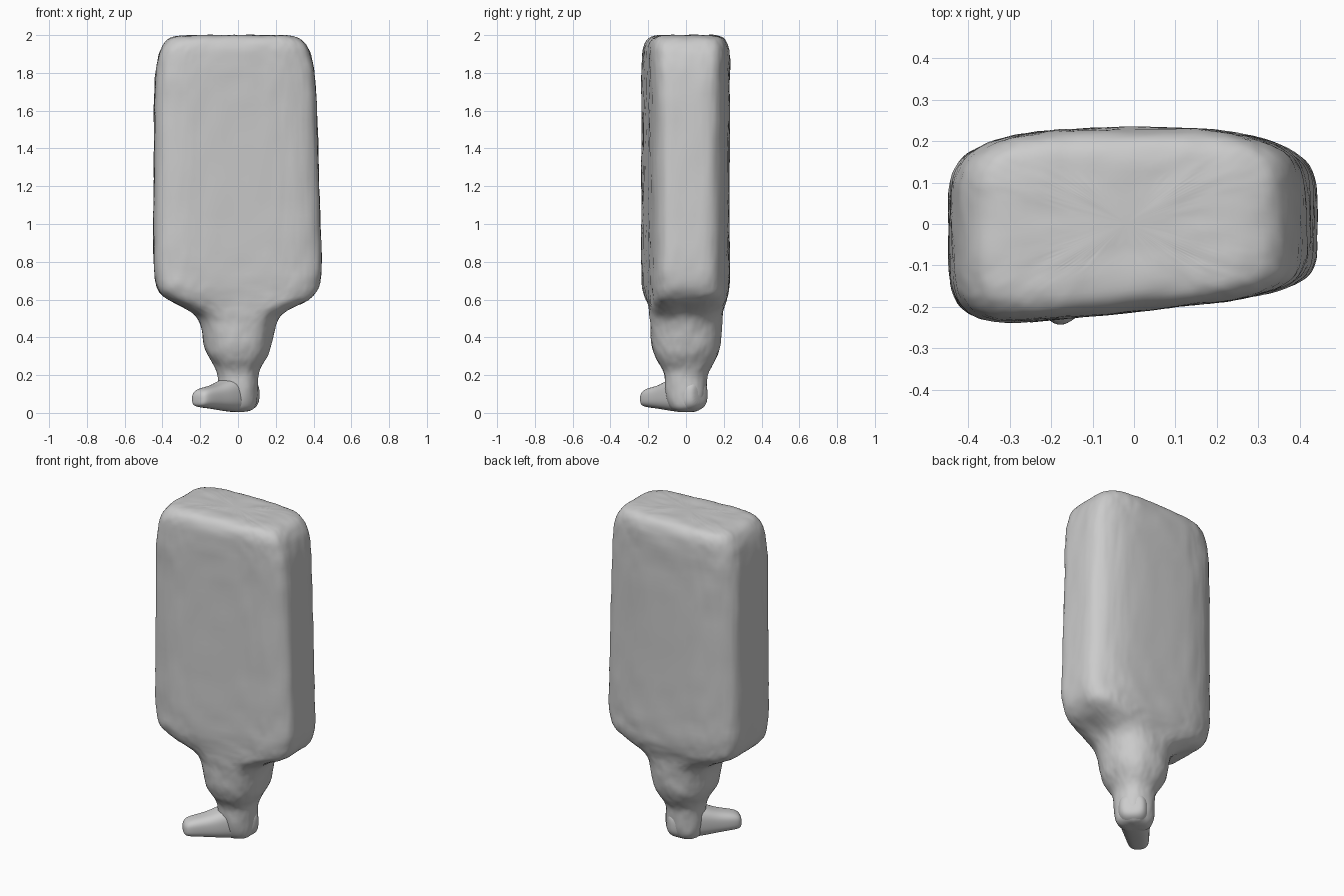
import bpy, bmesh, math

if "Cube" in bpy.data.objects:
    bpy.data.objects.remove(bpy.data.objects["Cube"])


def spow(v, n):
    return math.copysign(abs(v) ** (2 / n), v)


def loft(name, rings):
    """Skin a list of closed rings, cap both ends and round it off."""
    bm = bmesh.new()
    rows = [[bm.verts.new(p) for p in ring] for ring in rings]
    count = len(rows[0])
    for a, b in zip(rows, rows[1:]):
        for i in range(count):
            j = (i + 1) % count
            bm.faces.new((a[i], a[j], b[j], b[i]))
    bm.faces.new(rows[0][::-1])
    bm.faces.new(rows[-1])
    bmesh.ops.recalc_face_normals(bm, faces=bm.faces)
    mesh = bpy.data.meshes.new(name)
    bm.to_mesh(mesh)
    bm.free()
    mesh.shade_smooth()
    obj = bpy.data.objects.new(name, mesh)
    bpy.context.collection.objects.link(obj)
    sub = obj.modifiers.new("round", 'SUBSURF')
    sub.levels = sub.render_levels = 2
    return obj


def body_ring(z, hx, hy):
    """Round leg section that turns into a skewed rounded slab above z = 0.5."""
    k = min(max((z - 0.48) / 0.16, 0), 1)
    slab = k * k * (3 - 2 * k)
    n = 2.3 + 2.7 * slab
    skew = slab * min(hx / 0.44, 1)
    cx = -0.013 * max(z - 0.6, 0)
    ring = []
    for i in range(56):
        t = math.tau * (i + 0.5) / 56
        x = cx + hx * spow(math.cos(t), n)
        s = spow(math.sin(t), n)
        # the back bows slightly, the front slants
        depth = hy - 0.22 * skew * x * x if s > 0 else hy - skew * (0.025 + 0.11 * x)
        ring.append((x, s * depth, z))
    return ring


# Slab body flowing into the single leg: height, half width, half depth
profile = [
    (0.005, 0.035, 0.03), (0.01, 0.075, 0.07), (0.04, 0.103, 0.10),
    (0.12, 0.11, 0.11), (0.20, 0.105, 0.11), (0.24, 0.118, 0.132),
    (0.28, 0.145, 0.158), (0.33, 0.175, 0.179), (0.40, 0.187, 0.188),
    (0.47, 0.198, 0.19), (0.52, 0.225, 0.195), (0.56, 0.293, 0.203),
    (0.60, 0.38, 0.218), (0.64, 0.423, 0.23), (0.70, 0.44, 0.235),
    (0.82, 0.447, 0.236), (1.10, 0.44, 0.234), (1.60, 0.432, 0.235),
    (1.80, 0.425, 0.236), (1.90, 0.404, 0.235), (1.95, 0.38, 0.228),
    (1.985, 0.348, 0.207), (2.00, 0.285, 0.168), (2.00, 0.14, 0.09),
]
body = loft("body_and_leg", [body_ring(*row) for row in profile])

# Slight lumpiness of the surface
clouds = bpy.data.textures.new("lumps", 'CLOUDS')
clouds.noise_scale = 0.1
lump = body.modifiers.new("lumps", 'DISPLACE')
lump.texture = clouds
lump.strength = 0.012
lump.mid_level = 0.5

# Foot pointing diagonally forward: distance, half width, bottom, top
foot_profile = [
    (-0.11, 0.04, 0.06, 0.14), (-0.10, 0.07, 0.025, 0.17),
    (-0.05, 0.09, 0.004, 0.19), (0.04, 0.088, 0.003, 0.20),
    (0.12, 0.08, 0.012, 0.17), (0.18, 0.07, 0.02, 0.146),
    (0.27, 0.062, 0.028, 0.132), (0.30, 0.05, 0.033, 0.115),
    (0.31, 0.025, 0.05, 0.09),
]
d = math.sqrt(0.5)
rings = []
for t, w, low, high in foot_profile:
    ring = []
    for i in range(20):
        a = math.tau * (i + 0.5) / 20
        u = w * spow(math.cos(a), 2.8)
        z = (low + high) / 2 + (high - low) / 2 * spow(math.sin(a), 2.8)
        ring.append((d * (u - t), -d * (u + t), z))
    rings.append(ring)
loft("foot", rings)
